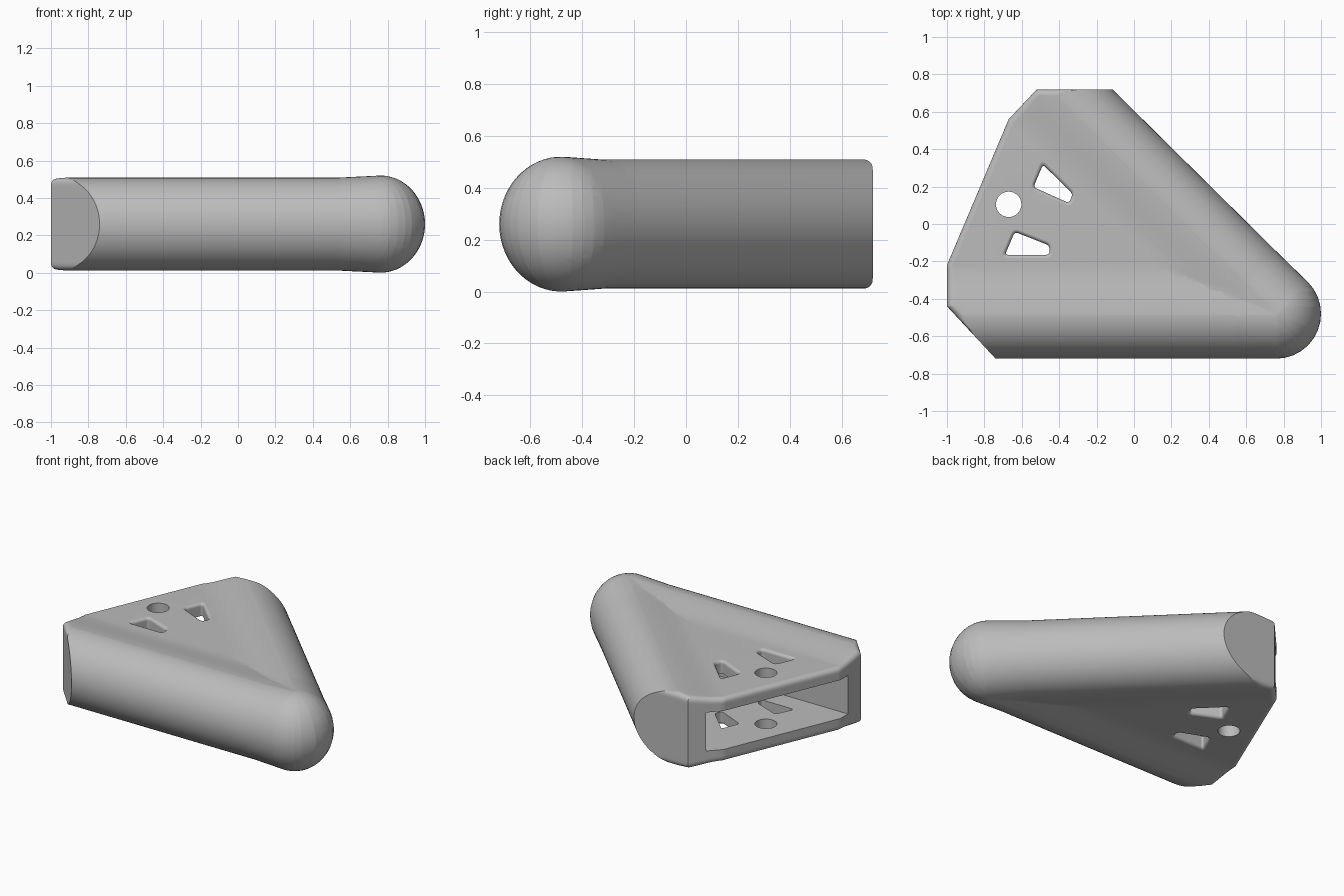
import bpy, bmesh, math
from mathutils import Vector

if "Cube" in bpy.data.objects:
    bpy.data.objects.remove(bpy.data.objects["Cube"])

MID = 0.26                      # middle height
HALF, TIP_HALF = 0.249, 0.26    # half height of body and of ball tip
ROUND, TIP_R, RIM = 0.24, 0.24, 0.035
DISH = 0.034                    # how far the faces sink between the round edges
TIP = Vector((0.76, -0.48))

grey = bpy.data.materials.new("neutral grey")
grey.use_nodes = True
grey.diffuse_color = (0.5, 0.5, 0.5, 1)
grey.node_tree.nodes["Principled BSDF"].inputs["Base Color"].default_value = (0.5, 0.5, 0.5, 1)


def loft(name, rings):
    """Solid through rings of equal point count, capped at both ends."""
    bm = bmesh.new()
    loops = [[bm.verts.new(p) for p in ring] for ring in rings]
    for low, high in zip(loops, loops[1:]):
        for i in range(len(low)):
            j = (i + 1) % len(low)
            bm.faces.new((low[i], low[j], high[j], high[i]))
    caps = [bm.faces.new(loops[0][::-1]), bm.faces.new(loops[-1])]
    bmesh.ops.triangulate(bm, faces=caps)
    bmesh.ops.recalc_face_normals(bm, faces=bm.faces)
    mesh = bpy.data.meshes.new(name)
    bm.to_mesh(mesh)
    bm.free()
    mesh.materials.append(grey)
    obj = bpy.data.objects.new(name, mesh)
    bpy.context.collection.objects.link(obj)
    return obj


def shifted_line(a, b, d):
    """Line through a and b, moved d to its left."""
    a, b = Vector(a), Vector(b)
    along = (b - a).normalized()
    return a + Vector((-along.y, along.x)) * d, along


def cross(l1, l2):
    (p, u), (q, v) = l1, l2
    w = q - p
    return p + u * ((w.x * v.y - w.y * v.x) / (u.x * v.y - u.y * v.x))


# Counter-clockwise plan of the body; the first and last sides are fully rounded
PLAN = [(0.95, -0.333), (-0.115, 0.72), (-0.52, 0.72), (-0.67, 0.56),
        (-1, -0.22), (-1, -0.44), (-0.74, -0.72), (0.76, -0.72)]


def body_ring(angle):
    s = math.sin(angle)
    d = ROUND * (1 - math.cos(angle))
    h = min(HALF * (1 - abs(s)), RIM)
    e = RIM - math.sqrt(RIM ** 2 - (RIM - h) ** 2)
    last = len(PLAN) - 2
    lines = [shifted_line(PLAN[i], PLAN[i + 1], d if i in (0, last) else e)
             for i in range(last + 1)]
    z = MID + HALF * s
    # ball tip
    rho = TIP_R * math.cos(angle)
    ring = []
    for k in range(13):
        t = math.radians(-90 + 135 * k / 12)
        ring.append((TIP.x + rho * math.cos(t), TIP.y + rho * math.sin(t), MID + TIP_HALF * s))
    # straight sides and cut ends
    p, u = lines[0]
    start = p + u * ((TIP - p).dot(u) + 0.22)
    ring.append((*start, z))
    for l1, l2 in zip(lines, lines[1:]):
        ring.append((*cross(l1, l2), z))
    p, u = lines[-1]
    end = p + u * ((TIP - p).dot(u) - 0.22)
    ring.append((*end, z))
    return ring


def dish(obj):
    """Sink top and bottom gently between the two round edges."""
    bm = bmesh.new()
    bm.from_mesh(obj.data)

    def split(point, normal):
        bmesh.ops.bisect_plane(bm, geom=bm.verts[:] + bm.edges[:] + bm.faces[:],
                               plane_co=(*point, 0), plane_no=(*normal, 0), dist=1e-5)

    sides = []
    for a, b in ((PLAN[0], PLAN[1]), (PLAN[-2], PLAN[-1])):
        p, u = shifted_line(a, b, 0)
        sides.append((p, Vector((-u.y, u.x))))
    split(TIP, sides[0][1] - sides[1][1])
    for p, n in sides:
        for k in range(8):
            split(p + n * (0.24 + 0.04 * k), n)
    for v in bm.verts:
        depth = min((v.co.xy - p).dot(n) for p, n in sides)
        t = max(0, min(1, (depth - 0.22) / 0.28))
        v.co.z = MID + (v.co.z - MID) * (1 - DISH / HALF * t * t * (3 - 2 * t))
    bm.to_mesh(obj.data)
    bm.free()


body = loft("wedge_body", [body_ring(math.radians(87 * k / 14)) for k in range(-14, 15)])
dish(body)


def prism(name, plan, low, high):
    return loft(name, [[(*p, z) for p in plan] for z in (low, high)])


def slot_ring(corners, grow, z):
    """Round-cornered outline of clockwise corners, grown outward."""
    n = len(corners)
    lines = [shifted_line(corners[i], corners[(i + 1) % n], grow) for i in range(n)]
    ring = []
    for i in range(n):
        c = cross(lines[i - 1], lines[i])
        a, b = c - lines[i - 1][1] * (0.02 + grow), c + lines[i][1] * (0.02 + grow)
        for k in range(6):
            t = k / 5
            ring.append((*(a * (1 - t) ** 2 + c * 2 * t * (1 - t) + b * t * t), z))
    return ring


def slot(name, corners):
    """Through cutter with filleted rims at top and bottom."""
    fillet, face = 0.02, HALF - DISH
    steps = [(face + 0.05, fillet)]
    for k in range(6):
        t = math.radians(18 * k)
        steps.append((face - fillet * (1 - math.cos(t)), fillet * (1 - math.sin(t))))
    levels = [(MID + z, g) for z, g in steps] + [(MID - z, g) for z, g in steps[::-1]]
    return loft(name, [slot_ring(corners, g, z) for z, g in levels])


pocket = [(-1.2, -0.3), (0.34, -0.3), (-0.9, 0.94), (-1.2, 0.94)]
pin = [(-0.67 + 0.068 * math.cos(math.tau * k / 32), 0.105 + 0.068 * math.sin(math.tau * k / 32))
       for k in range(32)]
back_slot = [(-0.537, 0.197), (-0.487, 0.318), (-0.327, 0.16), (-0.348, 0.112)]
front_slot = [(-0.69, -0.165), (-0.637, -0.042), (-0.452, -0.115), (-0.452, -0.165)]

cutters = [prism("pocket_cutter", pocket, 0.13, 0.39),
           prism("pin_hole_cutter", pin, -0.1, 0.6),
           slot("back_slot_cutter", back_slot),
           slot("front_slot_cutter", front_slot)]

# Cut the pocket and holes, then shade
bpy.ops.object.select_all(action="DESELECT")
bpy.context.view_layer.objects.active = body
body.select_set(True)
for cutter in cutters:
    cut = body.modifiers.new(cutter.name, "BOOLEAN")
    cut.operation, cut.solver, cut.object = "DIFFERENCE", "EXACT", cutter
    bpy.ops.object.modifier_apply(modifier=cut.name)
    bpy.data.objects.remove(cutter)
bpy.ops.object.shade_smooth_by_angle(angle=math.radians(35))
normals = body.modifiers.new("even_shading", "WEIGHTED_NORMAL")
normals.keep_sharp = True
